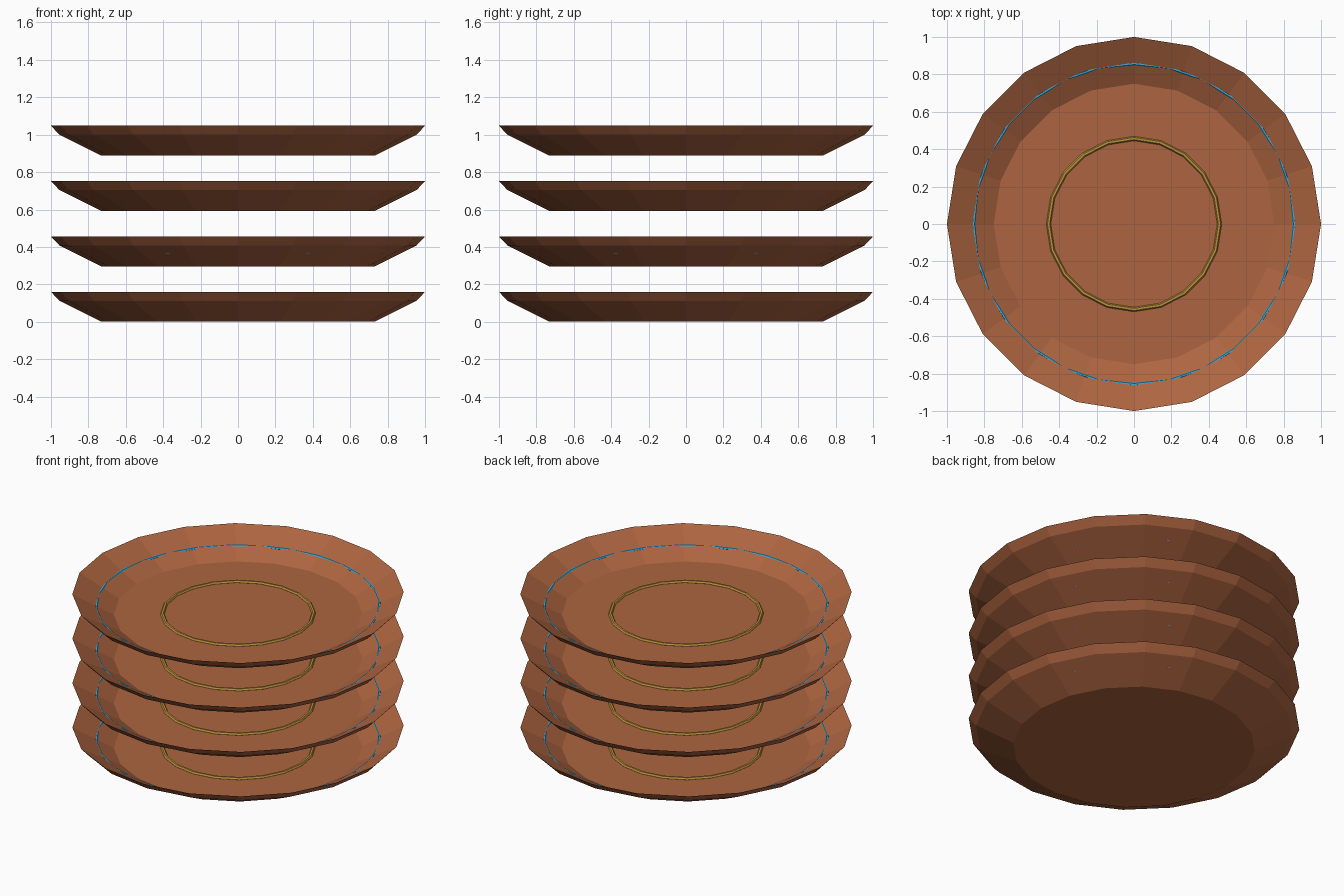
import bpy, bmesh, math

if "Cube" in bpy.data.objects:
    bpy.data.objects.remove(bpy.data.objects["Cube"])


def material(name, rgb):
    m = bpy.data.materials.new(name)
    m.diffuse_color = (*rgb, 1.0)
    m.use_nodes = True
    m.node_tree.nodes["Principled BSDF"].inputs["Base Color"].default_value = m.diffuse_color
    return m


CLAY = material("terracotta", (0.42, 0.13, 0.052))
BLUE = material("glaze blue", (0.05, 0.42, 0.72))
GOLD = material("ochre gold", (0.50, 0.29, 0.045))


def lathe(name, profile, sides, mat, closed=False):
    """Spin an (r, z) profile round z; open profiles get flat end caps."""
    bm = bmesh.new()
    rings = []
    for r, z in profile:
        rings.append([bm.verts.new((r * math.cos(math.tau * i / sides),
                                    r * math.sin(math.tau * i / sides), z))
                      for i in range(sides)])
    pairs = list(zip(rings, rings[1:]))
    if closed:
        pairs.append((rings[-1], rings[0]))
    else:
        bm.faces.new(rings[0][::-1])
        bm.faces.new(rings[-1])
    for a, b in pairs:
        for i in range(sides):
            j = (i + 1) % sides
            bm.faces.new((a[i], a[j], b[j], b[i]))
    bmesh.ops.recalc_face_normals(bm, faces=bm.faces[:])
    mesh = bpy.data.meshes.new(name)
    bm.to_mesh(mesh)
    bm.free()
    mesh.materials.append(mat)
    ob = bpy.data.objects.new(name, mesh)
    bpy.context.collection.objects.link(ob)
    return ob


def tube_profile(radius, z, tube, n):
    return [(radius + tube * math.cos(math.tau * k / n),
             z + tube * math.sin(math.tau * k / n)) for k in range(n)]


# Dish section: underside, flared wall, rim, inner slope, floor
DISH = [(0.73, 0.0), (0.955, 0.112), (1.0, 0.16), (0.75, 0.022)]

# Stack of four identical dishes
for level in range(4):
    parts = [
        lathe("plate", DISH, 20, CLAY),
        lathe("wall_stripe", tube_profile(0.857, 0.077, 0.0085, 6), 28, BLUE, True),
        lathe("floor_ring", tube_profile(0.457, 0.023, 0.012, 6), 20, GOLD, True),
    ]
    for ob in parts:
        ob.location.z = level * 0.296
        ob.name = f"{ob.name}_{level + 1}"
